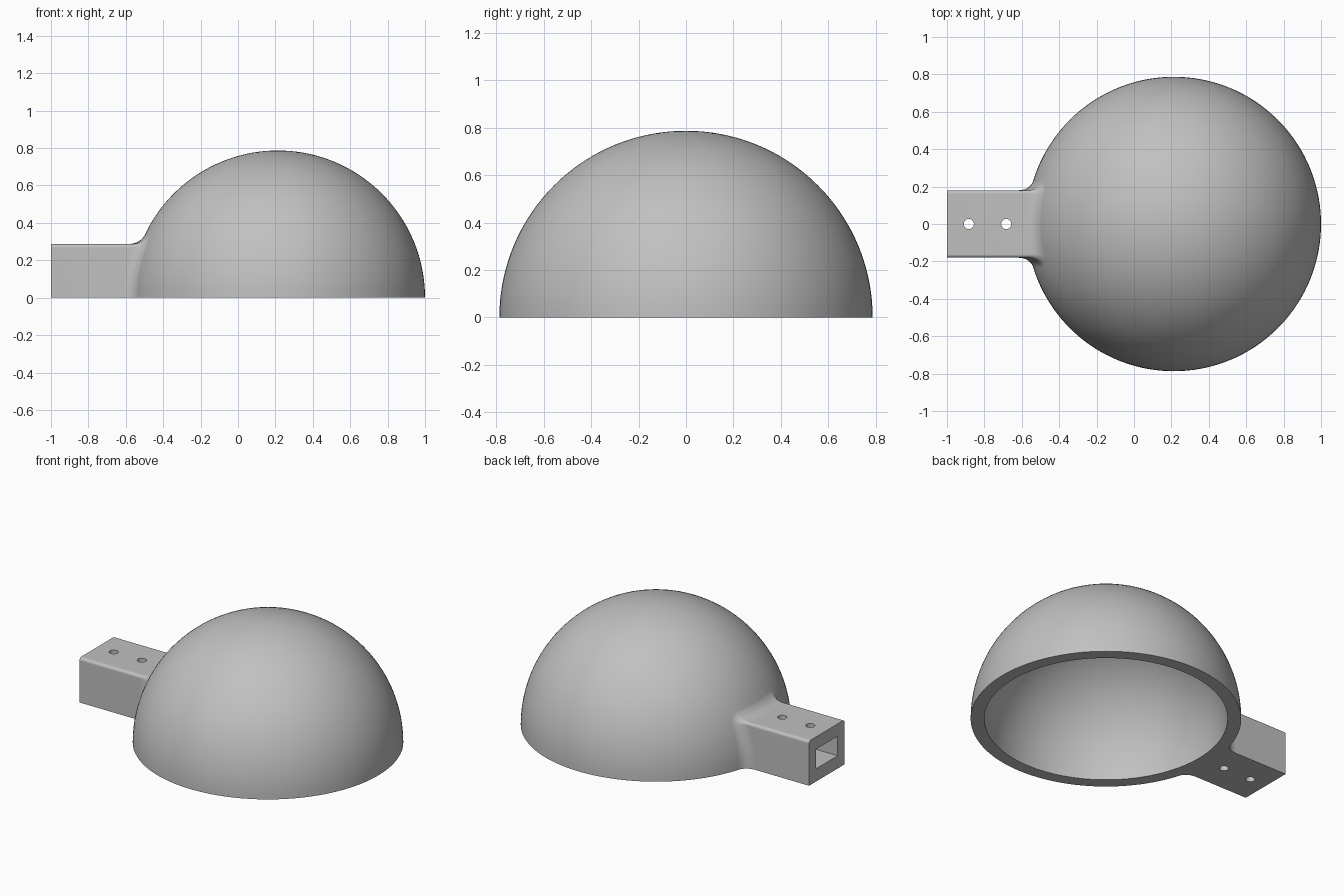
import bpy, bmesh
from math import sqrt, sin, cos, pi
from mathutils import Matrix

cube = bpy.data.objects.get("Cube")
if cube:
    bpy.data.objects.remove(cube, do_unlink=True)

CX, R, R_IN = 0.213, 0.787, 0.708      # dome centre and radii
HALF, TOP, ROUND = 0.18, 0.287, 0.018  # arm half width, height, edge rounding
RUN, RISE = 0.07, 0.062                # flare length along arm and up the dome

grey = bpy.data.materials.new("plain grey")
grey.use_nodes = True
colour = (0.53, 0.53, 0.53, 1)
grey.diffuse_color = colour
grey.node_tree.nodes["Principled BSDF"].inputs["Base Color"].default_value = colour


def make(name, bm):
    bmesh.ops.recalc_face_normals(bm, faces=bm.faces[:])
    mesh = bpy.data.meshes.new(name)
    bm.to_mesh(mesh)
    bm.free()
    mesh.materials.append(grey)
    obj = bpy.data.objects.new(name, mesh)
    bpy.context.collection.objects.link(obj)
    return obj


def sphere(name, radius, half=False):
    bm = bmesh.new()
    bmesh.ops.create_uvsphere(bm, u_segments=144, v_segments=72, radius=radius,
                              matrix=Matrix.Translation((CX, 0, 0)))
    if half:
        low = [v for v in bm.verts if v.co.z < -1e-4]
        bmesh.ops.delete(bm, geom=low, context='VERTS')
        rim = [e for e in bm.edges if e.is_boundary]
        for v in {v for e in rim for v in e.verts}:
            v.co.z = 0
        bmesh.ops.contextual_create(bm, geom=rim)
    return make(name, bm)


def box(name, lo, hi):
    bm = bmesh.new()
    bmesh.ops.create_cube(bm, size=1)
    for v in bm.verts:
        v.co = [a if c < 0 else b for a, b, c in zip(lo, hi, v.co)]
    return make(name, bm)


def pin(name, x):
    bm = bmesh.new()
    bmesh.ops.create_cone(bm, cap_ends=True, segments=32, radius1=0.027, radius2=0.027,
                          depth=1, matrix=Matrix.Translation((x, 0, 0.15)))
    return make(name, bm)


def arm_profile():
    """Half of the arm section as (y, z, normal y, normal z), mirrored to a full arch."""
    side = [(HALF, (TOP - ROUND) * i / 8, 1, 0) for i in range(8)]
    arc = []
    for i in range(7):
        c, s = cos(pi / 12 * i), sin(pi / 12 * i)
        arc.append((HALF - ROUND + ROUND * c, TOP - ROUND + ROUND * s, c, s))
    top = [((HALF - ROUND) * (1 - i / 5), TOP, 0, 1) for i in range(1, 6)]
    half = side + arc + top
    return half + [(-y, z, -ny, nz) for y, z, ny, nz in reversed(half[:-1])]


def dome_x(y, z):
    return CX - sqrt((R - 0.001) ** 2 - y * y - z * z)


def make_arm():
    """Loft the arch from the open end, along a flare onto the dome, to inside the dome."""
    bm = bmesh.new()
    profile = arm_profile()
    rings = [[bm.verts.new((-1, y, z)) for y, z, _, _ in profile]]
    steps = 8
    for k in range(steps + 1):
        t = k / steps
        ring = []
        for y, z, ny, nz in profile:
            corner = dome_x(y, z)
            end = dome_x(y + RISE * ny, z + RISE * nz)
            x = (1 - t) ** 2 * (corner - RUN) + 2 * t * (1 - t) * corner + t * t * end
            off = RISE * t * t
            ring.append(bm.verts.new((x, y + off * ny, z + off * nz)))
        rings.append(ring)
    rings.append([bm.verts.new((-0.3, y, z)) for y, z, _, _ in profile])
    for a, b in zip(rings, rings[1:]):
        for i in range(len(a) - 1):
            bm.faces.new((a[i], a[i + 1], b[i + 1], b[i]))
    bm.faces.new(rings[0])
    bm.faces.new(rings[-1])
    # flat underside
    bm.faces.new([r[0] for r in rings] + [r[-1] for r in reversed(rings)])
    return make("arm", bm)


def combine(target, other, operation):
    other.hide_render = True
    mod = target.modifiers.new(operation, 'BOOLEAN')
    mod.operation, mod.solver, mod.object = operation, 'EXACT', other
    bpy.context.view_layer.objects.active = target
    bpy.ops.object.modifier_apply(modifier=mod.name)
    bpy.data.objects.remove(other, do_unlink=True)


# dome with flared arm
dome = sphere("dome_with_arm", R, half=True)
combine(dome, make_arm(), 'UNION')

# hollow inside, square socket in the arm end, two pin holes
combine(dome, sphere("hollow", R_IN), 'DIFFERENCE')
combine(dome, box("socket", (-1.1, -0.11, 0.082), (-0.59, 0.11, 0.207)), 'DIFFERENCE')
for hole_x in (-0.883, -0.683):
    combine(dome, pin("pin_hole", hole_x), 'DIFFERENCE')

# smooth curves, crisp edges
bpy.ops.object.select_all(action='DESELECT')
dome.select_set(True)
bpy.context.view_layer.objects.active = dome
bpy.ops.object.shade_smooth_by_angle(angle=pi / 6)
weighted = dome.modifiers.new("even shading", 'WEIGHTED_NORMAL')
weighted.keep_sharp = True
